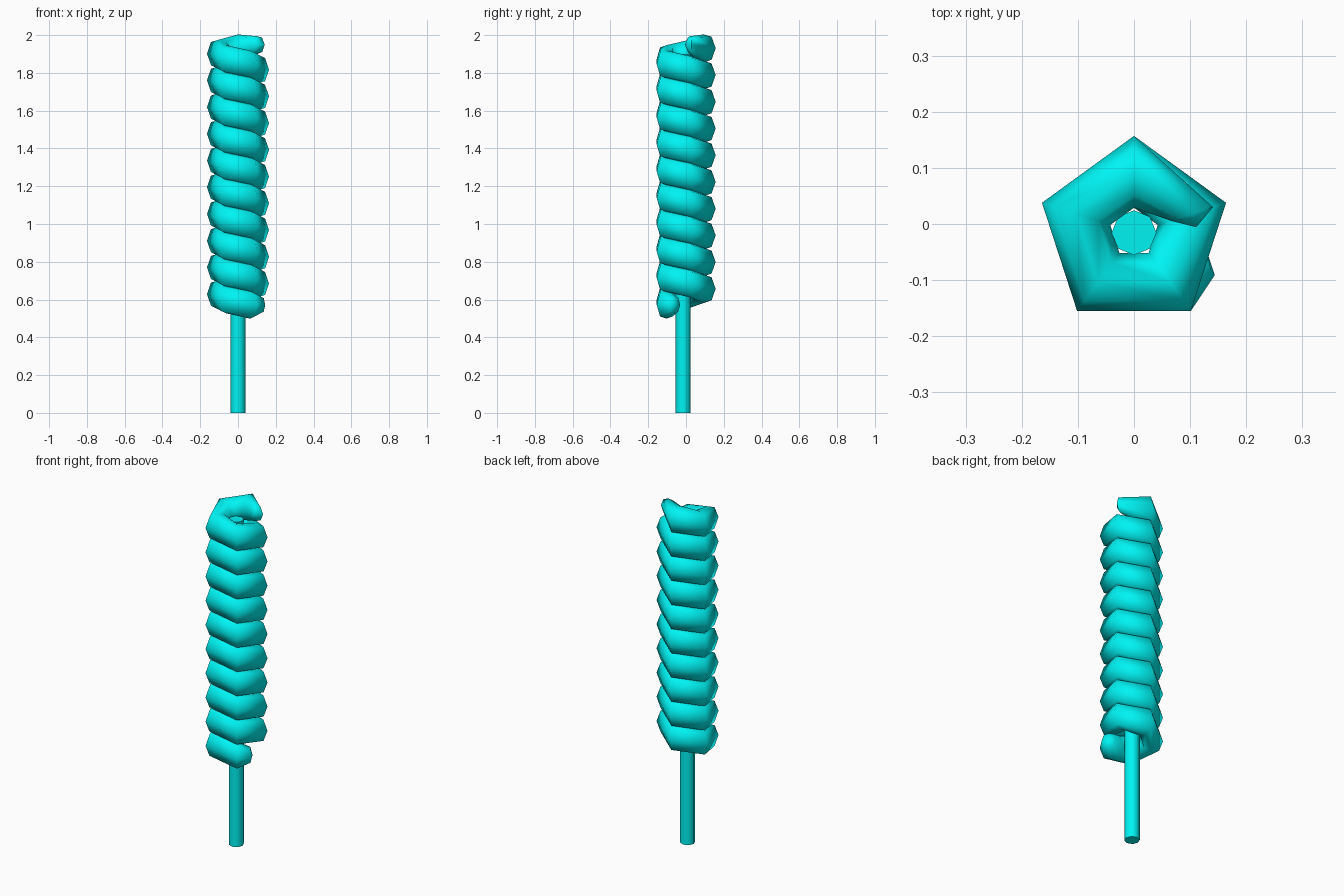
import bpy, bmesh, math
from mathutils import Vector

if "Cube" in bpy.data.objects:
    bpy.data.objects.remove(bpy.data.objects["Cube"])

CY = -0.0155          # axis of the stick and the coil
R, A, B = 0.1085, 0.064, 0.073   # coil path radius, tube half width, half height
PITCH, Z0, LAST = 0.1415, 0.572, 48

mat = bpy.data.materials.new("cyan")
mat.diffuse_color = (0.0, 0.9, 0.9, 1)
mat.use_nodes = True
mat.node_tree.nodes["Principled BSDF"].inputs["Base Color"].default_value = mat.diffuse_color

# tube cross-section: (radial, vertical) octagon
SECTION = [(A, 0), (0.66 * A, 0.061), (0, B), (-0.66 * A, 0.061),
           (-A, 0), (-0.66 * A, -0.061), (0, -B), (0.66 * A, -0.061)]


def frame(k):
    """Centre, outward and travel direction of path corner k (five per turn)."""
    a = math.radians(-54 - 72 * k)
    out = Vector((math.cos(a), math.sin(a), 0))
    travel = Vector((math.sin(a), -math.cos(a), 0))
    return Vector((0, CY, Z0 + PITCH * k / 5)) + out * R, out, travel


def ring(bm, centre, out, s=1.0):
    return [bm.verts.new(centre + out * (u * s) + Vector((0, 0, v * s)))
            for u, v in SECTION]


def finish(bm, name, smooth_angle):
    bmesh.ops.recalc_face_normals(bm, faces=bm.faces)
    me = bpy.data.meshes.new(name)
    bm.to_mesh(me)
    bm.free()
    ob = bpy.data.objects.new(name, me)
    bpy.context.collection.objects.link(ob)
    me.materials.append(mat)
    bpy.ops.object.select_all(action='DESELECT')
    ob.select_set(True)
    bpy.context.view_layer.objects.active = ob
    bpy.ops.object.shade_smooth_by_angle(angle=math.radians(smooth_angle))
    return ob


# spiral coil: five-sided helix of tube with rounded ends
bm = bmesh.new()
c, out, t = frame(0)
tip_low = bm.verts.new(c - t * 0.084)
rings = [ring(bm, c - t * 0.072, out, 0.58)]
rings += [ring(bm, *frame(k)[:2]) for k in range(LAST + 1)]
c, out, t = frame(LAST + 1)
c.z -= 0.01
rings.append(ring(bm, c, out, 0.62))
tip_high = bm.verts.new(c + t * 0.025)
n = len(SECTION)
for p, q in zip(rings, rings[1:]):
    for i in range(n):
        j = (i + 1) % n
        bm.faces.new((p[i], p[j], q[j], q[i]))
for tip, r in ((tip_low, rings[0]), (tip_high, rings[-1])):
    for i in range(n):
        bm.faces.new((tip, r[i], r[(i + 1) % n]))
finish(bm, "spiral_coil", 80)

# stick
bm = bmesh.new()
bmesh.ops.create_cone(bm, cap_ends=True, segments=8, radius1=0.04, radius2=0.04, depth=1.9)
bmesh.ops.translate(bm, verts=bm.verts, vec=(0, CY, 0.95))
finish(bm, "stick", 50)
